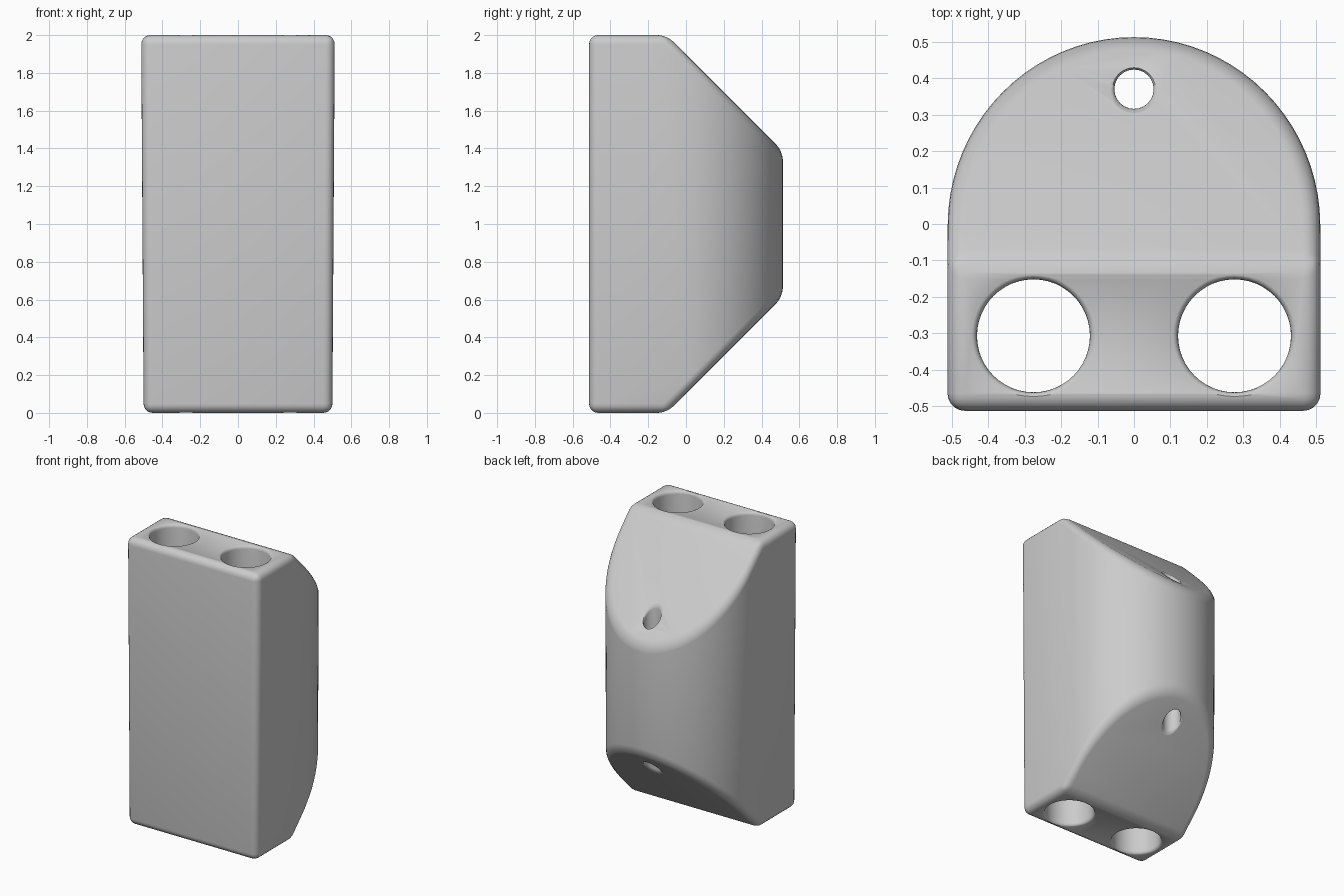
import bpy, bmesh, math
from mathutils import Vector

if "Cube" in bpy.data.objects:
    bpy.data.objects.remove(bpy.data.objects["Cube"])

H, W, Y = 2.0, 0.515, 0.513
SLOPE = 0.102          # z = y + SLOPE at the bottom, mirrored at the top

grey = bpy.data.materials.new("light grey")
grey.diffuse_color = (0.6, 0.6, 0.6, 1)
grey.use_nodes = True
grey.node_tree.nodes["Principled BSDF"].inputs["Base Color"].default_value = grey.diffuse_color


def new_object(name, bm):
    bmesh.ops.recalc_face_normals(bm, faces=bm.faces)
    me = bpy.data.meshes.new(name)
    bm.to_mesh(me)
    bm.free()
    ob = bpy.data.objects.new(name, me)
    bpy.context.collection.objects.link(ob)
    me.materials.append(grey)
    return ob


# D-shaped block: square front, half-round back
bm = bmesh.new()
profile = [(-W, -Y), (W, -Y)]
for i in range(41):
    a = math.pi * i / 40
    profile.append((W * math.cos(a), Y * math.sin(a)))
base = bm.faces.new([bm.verts.new((x, y, 0)) for x, y in profile])
ext = bmesh.ops.extrude_face_region(bm, geom=[base])
for v in ext["geom"]:
    if isinstance(v, bmesh.types.BMVert):
        v.co.z = H

# sloped cuts at the back, top and bottom
for point, normal in (((0, 0, H - SLOPE), (0, 1, 1)), ((0, 0, SLOPE), (0, 1, -1))):
    cut = bmesh.ops.bisect_plane(
        bm, geom=bm.verts[:] + bm.edges[:] + bm.faces[:], dist=1e-5,
        plane_co=Vector(point), plane_no=Vector(normal).normalized(), clear_outer=True)
    edges = [e for e in cut["geom_cut"] if isinstance(e, bmesh.types.BMEdge)]
    bmesh.ops.contextual_create(bm, geom=edges)

# slight taper towards the bottom
for v in bm.verts:
    v.co.x *= 0.97 + 0.025 * v.co.z / H
body = new_object("holder_body", bm)
bev = body.modifiers.new("rounded edges", "BEVEL")
bev.width = 0.048
bev.segments = 5
bev.limit_method = "ANGLE"
bev.angle_limit = math.radians(25)
bev.use_clamp_overlap = False


def hole_cutter(name, cx, cy, r, z_low, tilt, flare, n):
    """Upright hole whose rounded rims follow the surface tilt at both ends."""
    bm = bmesh.new()
    steps = [(-0.2, flare), (0.0, flare), (flare * 0.3, flare * 0.45),
             (flare, flare * 0.1), (flare * 1.6, 0)]
    low = [(z_low + d, e, tilt) for d, e in steps]
    high = [(H - z, e, -t) for z, e, t in reversed(low)]
    rings = []
    for z, e, t in low + high:
        ring = []
        for i in range(n):
            a = 2 * math.pi * i / n
            x, y = (r + e) * math.cos(a), (r + e) * math.sin(a)
            ring.append(bm.verts.new((cx + x, cy + y, z + t * y)))
        rings.append(ring)
    for p, q in zip(rings, rings[1:]):
        for i in range(n):
            j = (i + 1) % n
            bm.faces.new((p[i], p[j], q[j], q[i]))
    bm.faces.new(rings[0])
    bm.faces.new(rings[-1])
    return new_object(name, bm)


# two large holes in front, one small hole through the slopes
cutters = [hole_cutter("large_hole_left", -0.276, -0.307, 0.155, 0, 0, 0.014, 48),
           hole_cutter("large_hole_right", 0.276, -0.307, 0.155, 0, 0, 0.014, 48),
           hole_cutter("small_hole", 0, 0.37, 0.054, 0.37 + SLOPE, 1, 0.012, 24)]
for c in cutters:
    m = body.modifiers.new(c.name, "BOOLEAN")
    m.operation = "DIFFERENCE"
    m.solver = "EXACT"
    m.object = c

# bake modifiers, drop the cutters, shade smooth
bpy.context.view_layer.objects.active = body
body.select_set(True)
for m in list(body.modifiers):
    bpy.ops.object.modifier_apply(modifier=m.name)
for c in cutters:
    bpy.data.objects.remove(c)
bpy.ops.object.shade_smooth_by_angle(angle=math.radians(35))
